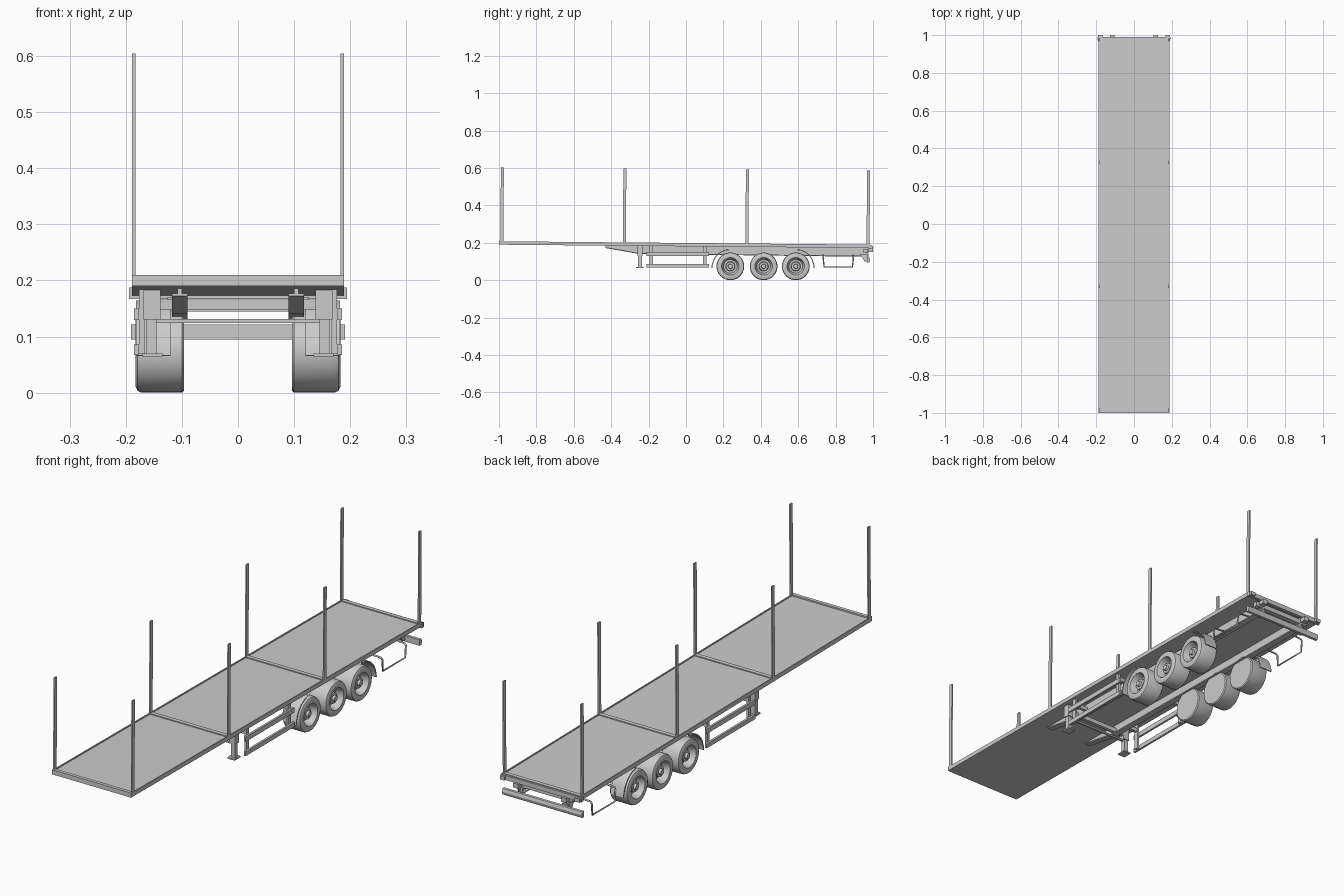
import bpy, bmesh, math

if "Cube" in bpy.data.objects:
    bpy.data.objects.remove(bpy.data.objects["Cube"])

SLOPE = 0.009  # the load bed falls gently towards the rear


def finish(name, bm, mirror=False, tilt=False, smooth=False):
    if tilt:
        for v in bm.verts:
            y, z = v.co.y, v.co.z
            v.co.z = z - SLOPE * y
            v.co.y = y + SLOPE * (z - 0.2)
    bmesh.ops.remove_doubles(bm, verts=bm.verts, dist=1e-6)
    bmesh.ops.recalc_face_normals(bm, faces=bm.faces)
    me = bpy.data.meshes.new(name)
    bm.to_mesh(me)
    bm.free()
    ob = bpy.data.objects.new(name, me)
    bpy.context.collection.objects.link(ob)
    if mirror:
        ob.modifiers.new("mirror", 'MIRROR')
    if smooth:
        bpy.ops.object.select_all(action='DESELECT')
        ob.select_set(True)
        bpy.context.view_layer.objects.active = ob
        bpy.ops.object.shade_smooth_by_angle(angle=math.radians(30))
    return ob


def box(name, x, y, z, mirror=False, tilt=False):
    bm = bmesh.new()
    bmesh.ops.create_cube(bm, size=1)
    for v in bm.verts:
        for i, (a, b) in enumerate((x, y, z)):
            v.co[i] = a if v.co[i] < 0 else b
    return finish(name, bm, mirror, tilt)


def extrude_x(name, outline, x0, x1, mirror=False, tilt=False, smooth=False):
    """Side outline of (y, z) points given thickness along x."""
    bm = bmesh.new()
    a = [bm.verts.new((x0, y, z)) for y, z in outline]
    b = [bm.verts.new((x1, y, z)) for y, z in outline]
    bm.faces.new(a)
    bm.faces.new(b[::-1])
    for i in range(len(a)):
        j = (i + 1) % len(a)
        bm.faces.new((a[i], b[i], b[j], a[j]))
    return finish(name, bm, mirror, tilt, smooth)


def ribbon(path, t):
    """Thicken an open (y, z) path downwards/inwards into a closed outline."""
    cy = 0.415
    inner = []
    for y, z in path:
        dy, dz = cy - y, 0.03 - z
        d = math.hypot(dy, dz)
        inner.append((y + dy / d * t, z + dz / d * t))
    return path + inner[::-1]


# load bed: plate, edge rails and cross strips
box("deck_plate", (-0.187, 0.187), (-0.99, 0.985), (0.181, 0.195), tilt=True)
box("deck_side_rail", (0.184, 0.189), (-0.998, 0.985), (0.181, 0.199), True, True)
box("deck_front_rail", (-0.189, 0.189), (-1.0, -0.985), (0.181, 0.201), tilt=True)
box("deck_rear_rail", (-0.189, 0.189), (0.968, 0.985), (0.181, 0.199), tilt=True)
for y in (-0.33, 0.325):
    box("deck_cross_strip", (-0.187, 0.187), (y - 0.009, y + 0.009), (0.193, 0.199), tilt=True)

# stakes
for y in (-0.985, -0.33, 0.325, 0.973):
    box("side_stake", (0.183, 0.189), (y - 0.008, y + 0.008), (0.182, 0.595), True, True)

# chassis beams: tapered web and bottom flange
extrude_x("chassis_web", [(-0.43, 0.182), (-0.43, 0.169), (-0.25, 0.139),
                          (0.975, 0.136), (0.975, 0.182)], 0.1, 0.108, True, True)
extrude_x("chassis_flange", [(-0.43, 0.173), (-0.43, 0.168), (-0.25, 0.138), (0.975, 0.134),
                             (0.975, 0.139), (-0.25, 0.143)], 0.09, 0.118, True, True)

# landing legs
box("landing_leg", (0.145, 0.164), (-0.256, -0.236), (0.068, 0.183), True)
box("landing_leg_sleeve", (0.138, 0.168), (-0.26, -0.232), (0.13, 0.183), True)
box("landing_foot", (0.135, 0.17), (-0.266, -0.226), (0.064, 0.07), True)
box("landing_cross_bar", (-0.15, 0.15), (-0.25, -0.242), (0.124, 0.131))
box("landing_upper_bar", (-0.14, 0.14), (-0.25, -0.235), (0.147, 0.166))

# side guards
for z0, z1 in ((0.067, 0.086), (0.129, 0.15)):
    box("side_guard_rail", (0.176, 0.185), (-0.212, 0.123), (z0, z1), True)
for y in (-0.185, 0.1):
    box("side_guard_upright", (0.166, 0.176), (y - 0.009, y + 0.009), (0.07, 0.184), True)
    box("side_guard_bracket", (0.105, 0.17), (y - 0.007, y + 0.007), (0.15, 0.166), True)

# wheels: one revolved profile (x, radius) per side
PROFILE = [(0.096, 0), (0.096, 0.07), (0.1, 0.074), (0.172, 0.074), (0.179, 0.071),
           (0.183, 0.062), (0.182, 0.047), (0.176, 0.045), (0.15, 0.036), (0.15, 0.026),
           (0.168, 0.023), (0.168, 0.013), (0.178, 0.011), (0.178, 0)]
for cy in (0.237, 0.415, 0.587):
    bm = bmesh.new()
    n = 32
    rings = [[bm.verts.new((x, cy + r * math.cos(2 * math.pi * i / n),
                            0.074 + r * math.sin(2 * math.pi * i / n)))
              for i in range(n if r else 1)] for x, r in PROFILE]
    for a, b in zip(rings, rings[1:]):
        for i in range(n):
            j = (i + 1) % n
            vs = [a[i % len(a)], a[j % len(a)], b[j % len(b)], b[i % len(b)]]
            bm.faces.new(list(dict.fromkeys(vs)))
    finish("wheel", bm, mirror=True, smooth=True)

# mudguards: quarter arcs ahead of the first wheel and behind the last
front = [(0.136, 0.066), (0.138, 0.084)]
for i in range(9):
    a = math.pi - math.radians(10 + 70 * i / 8)
    front.append((0.237 + 0.098 * math.cos(a), 0.073 + 0.093 * math.sin(a)))
rear = [(0.824 - y, z) for y, z in front]
extrude_x("front_mudguard", ribbon(front, 0.005), 0.12, 0.182, True, smooth=True)
extrude_x("rear_mudguard", ribbon(rear, 0.005), 0.12, 0.182, True, smooth=True)
for y in (0.222, 0.602):
    box("mudguard_bracket", (0.105, 0.165), (y - 0.006, y + 0.006), (0.158, 0.166), True)

# rear side hoops bent from tube
for s in (-1, 1):
    cu = bpy.data.curves.new("rear_side_hoop", 'CURVE')
    cu.dimensions = '3D'
    cu.bevel_depth = 0.004
    cu.bevel_resolution = 1
    cu.use_fill_caps = True
    pts = [(0.105, 0.732, 0.133), (0.172, 0.732, 0.128), (0.176, 0.734, 0.12),
           (0.176, 0.738, 0.07), (0.176, 0.89, 0.07), (0.176, 0.895, 0.12),
           (0.172, 0.895, 0.128), (0.105, 0.895, 0.133)]
    sp = cu.splines.new('POLY')
    sp.points.add(len(pts) - 1)
    for p, (x, y, z) in zip(sp.points, pts):
        p.co = (x * s, y, z, 1)
    bpy.context.collection.objects.link(bpy.data.objects.new("rear_side_hoop", cu))

# rear end: end beam, buffers, underrun bar and its hangers
box("rear_end_beam", (-0.194, 0.194), (0.978, 0.991), (0.167, 0.187))
box("rear_outer_buffer", (0.168, 0.19), (0.985, 1.0), (0.168, 0.184), True)
box("rear_inner_buffer", (0.102, 0.126), (0.975, 1.0), (0.15, 0.17), True)
box("rear_cross_member", (-0.138, 0.138), (0.95, 0.972), (0.145, 0.166))
extrude_x("underrun_bar", [(0.968, 0.095), (0.98, 0.095), (0.984, 0.108),
                           (0.98, 0.121), (0.968, 0.121)], -0.191, 0.191)
extrude_x("underrun_hanger", [(0.93, 0.14), (0.955, 0.1), (0.97, 0.1), (0.97, 0.14)],
          0.11, 0.12, True)
